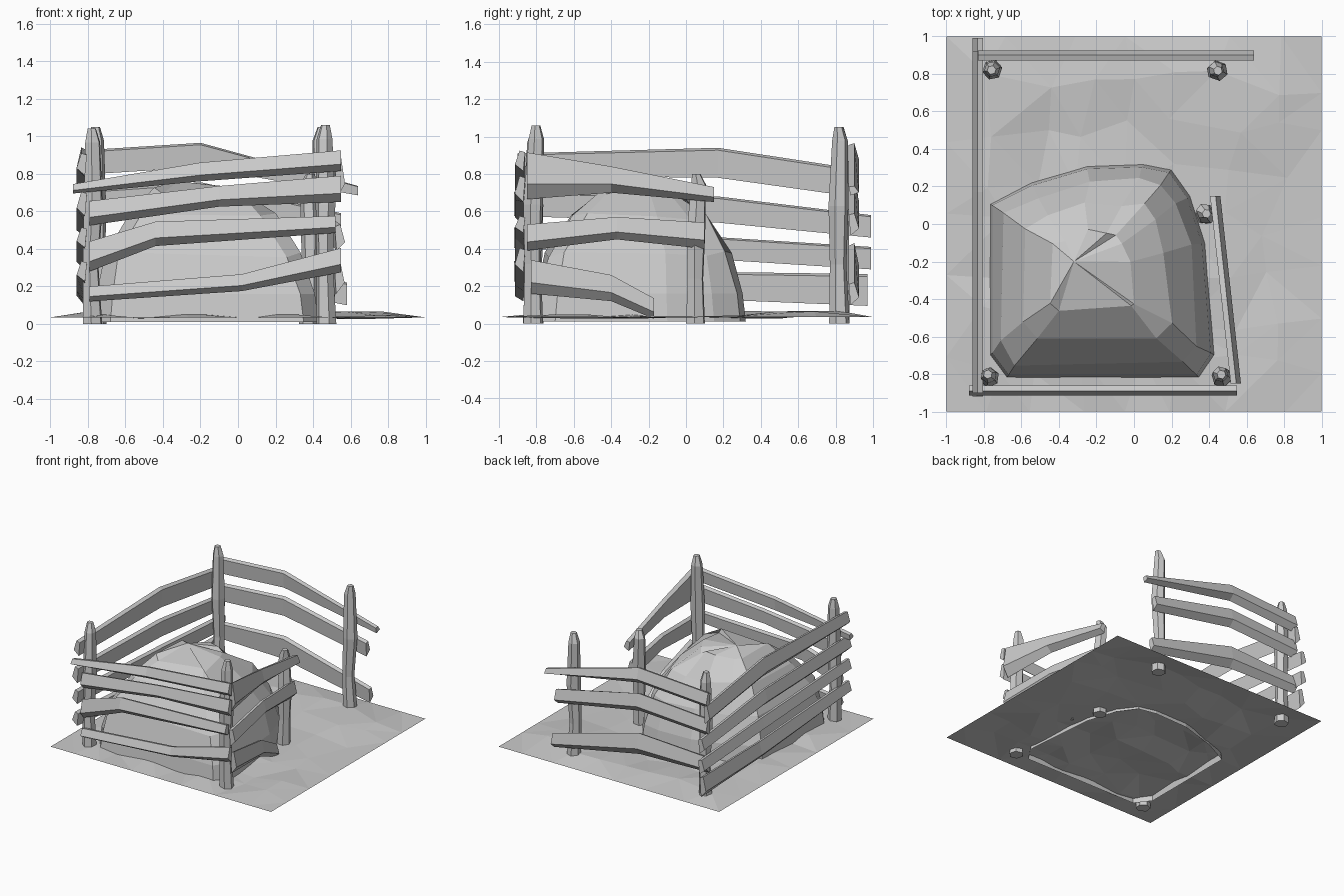
import bpy, bmesh, math, random
from mathutils import Vector

random.seed(4)
if "Cube" in bpy.data.objects:
    bpy.data.objects.remove(bpy.data.objects["Cube"])

grey = bpy.data.materials.new("plain grey")
grey.use_nodes = True
grey.diffuse_color = (0.6, 0.6, 0.6, 1)
grey.node_tree.nodes["Principled BSDF"].inputs["Base Color"].default_value = (0.6, 0.6, 0.6, 1)


def finish(name, bm, recalc=True):
    if recalc:
        bmesh.ops.recalc_face_normals(bm, faces=bm.faces)
    mesh = bpy.data.meshes.new(name)
    bm.to_mesh(mesh)
    bm.free()
    mesh.materials.append(grey)
    obj = bpy.data.objects.new(name, mesh)
    bpy.context.collection.objects.link(obj)
    return obj


def bridge(bm, rings):
    """Skin a list of equal-length vertex rings."""
    n = len(rings[0])
    for low, high in zip(rings, rings[1:]):
        for i in range(n):
            j = (i + 1) % n
            bm.faces.new((low[i], low[j], high[j], high[i]))


def wobble(amount):
    return random.uniform(-amount, amount)


# Uneven ground sheet
bm = bmesh.new()
bmesh.ops.create_grid(bm, x_segments=8, y_segments=8, size=1)
for v in bm.verts:
    inner_x, inner_y = abs(v.co.x) < 0.99, abs(v.co.y) < 0.99
    v.co.z = 0.035
    if inner_x:
        v.co.x += wobble(0.07)
    if inner_y:
        v.co.y += wobble(0.07)
    if inner_x and inner_y:
        v.co.z += random.uniform(-0.01, 0.035)
bmesh.ops.triangulate(bm, faces=bm.faces)
finish("ground", bm, False)

# Faceted heap: one footprint stepped inwards and upwards to a crown
footprint = [(-.77, .11), (-.55, .22), (-.25, .31), (.05, .32), (.2, .29), (.3, .15),
             (.38, -.1), (.43, -.7), (.35, -.82), (-.68, -.82), (-.77, -.7)]
steps = [(1, .01), (.97, .16), (.86, .37), (.64, .57), (.36, .71)]
centre = Vector((-.25, -.25))
bm = bmesh.new()
rings = []
for scale, height in steps:
    jitter = 0.02 if 0.3 < height else 0
    ring = []
    for p in footprint:
        q = centre + (Vector(p) - centre) * scale
        ring.append(bm.verts.new((q.x + wobble(jitter), q.y + wobble(jitter),
                                  height + wobble(jitter))))
    rings.append(ring)
bridge(bm, rings)
crown = bm.verts.new((-.32, -.2, .76))
for i, v in enumerate(rings[-1]):
    bm.faces.new((v, rings[-1][(i + 1) % len(footprint)], crown))
finish("heap", bm)


# Rough hexagonal posts
def post(name, x, y, height):
    bm = bmesh.new()
    rings = []
    turn = wobble(0.5)
    for part, radius in ((0, .055), (.3, .045), (.6, .054), (.93, .043), (1, .024)):
        cx, cy = x + wobble(.01), y + wobble(.01)
        rings.append([bm.verts.new((cx + radius * math.cos(turn + k * math.pi / 3),
                                    cy + radius * math.sin(turn + k * math.pi / 3),
                                    part * height)) for k in range(6)])
    bridge(bm, rings)
    bm.faces.new(rings[0])
    bm.faces.new(rings[-1])
    finish(name, bm)


post("front_right_post", -.78, -.81, 1.04)
post("front_left_post", .47, -.81, 1.06)
post("back_right_post", -.76, .82, 1.05)
post("back_left_post", .44, .82, 1.05)
post("short_side_post", .38, .06, .8)


# Hewn rails: each station is (position along side, height, depth of board)
def rail(name, place, outward, stations):
    bm = bmesh.new()
    out = Vector(outward)
    rings = []
    for along, z, depth in stations:
        base = Vector((*place(along), z))
        rings.append([bm.verts.new(base + out * o + Vector((0, 0, depth * h)))
                      for o, h in ((.005, .5), (.03, -.17), (-.015, -.5), (-.025, .42))])
    bridge(bm, rings)
    bm.faces.new(rings[0])
    bm.faces.new(rings[-1])
    finish(name, bm)


sides = {
    "front": (lambda a: (a, -.885), (0, -1, 0), [
        [(-.88, .72, .05), (-.2, .81, .1), (.55, .87, .11)],
        [(-.79, .59, .13), (-.1, .68, .11), (.55, .72, .14)],
        [(-.79, .36, .16), (-.44, .48, .13), (.52, .53, .09)],
        [(-.79, .16, .08), (.02, .22, .09), (.55, .34, .13)]]),
    "left_side": (lambda a: (.54 - (a + .85) * .11, a), (1, 0, 0), [
        [(-.85, .79, .25), (-.4, .77, .14), (.15, .69, .08)],
        [(-.85, .46, .14), (-.37, .51, .12), (.1, .47, .14)],
        [(-.83, .25, .18), (-.4, .19, .14), (-.17, .08, .11)]]),
    "right_side": (lambda a: (-.83, a), (-1, 0, 0), [
        [(-.9, .85, .12), (.17, .86, .16), (.92, .75, .15)],
        [(-.92, .64, .13), (.17, .61, .14), (.99, .52, .12)],
        [(-.92, .46, .11), (.2, .4, .12), (.99, .35, .12)],
        [(-.92, .28, .11), (.24, .2, .15), (.97, .18, .17)]]),
    "back": (lambda a: (a, .895), (0, 1, 0), [
        [(-.83, .86, .13), (-.2, .9, .13), (.64, .71, .05)],
        [(-.83, .64, .14), (-.2, .68, .15), (.55, .53, .12)],
        [(-.83, .33, .13), (-.2, .34, .18), (.58, .16, .12)]]),
}
for side, (place, outward, boards) in sides.items():
    for number, stations in enumerate(boards, 1):
        rail(f"{side}_rail_{number}", place, outward, stations)
